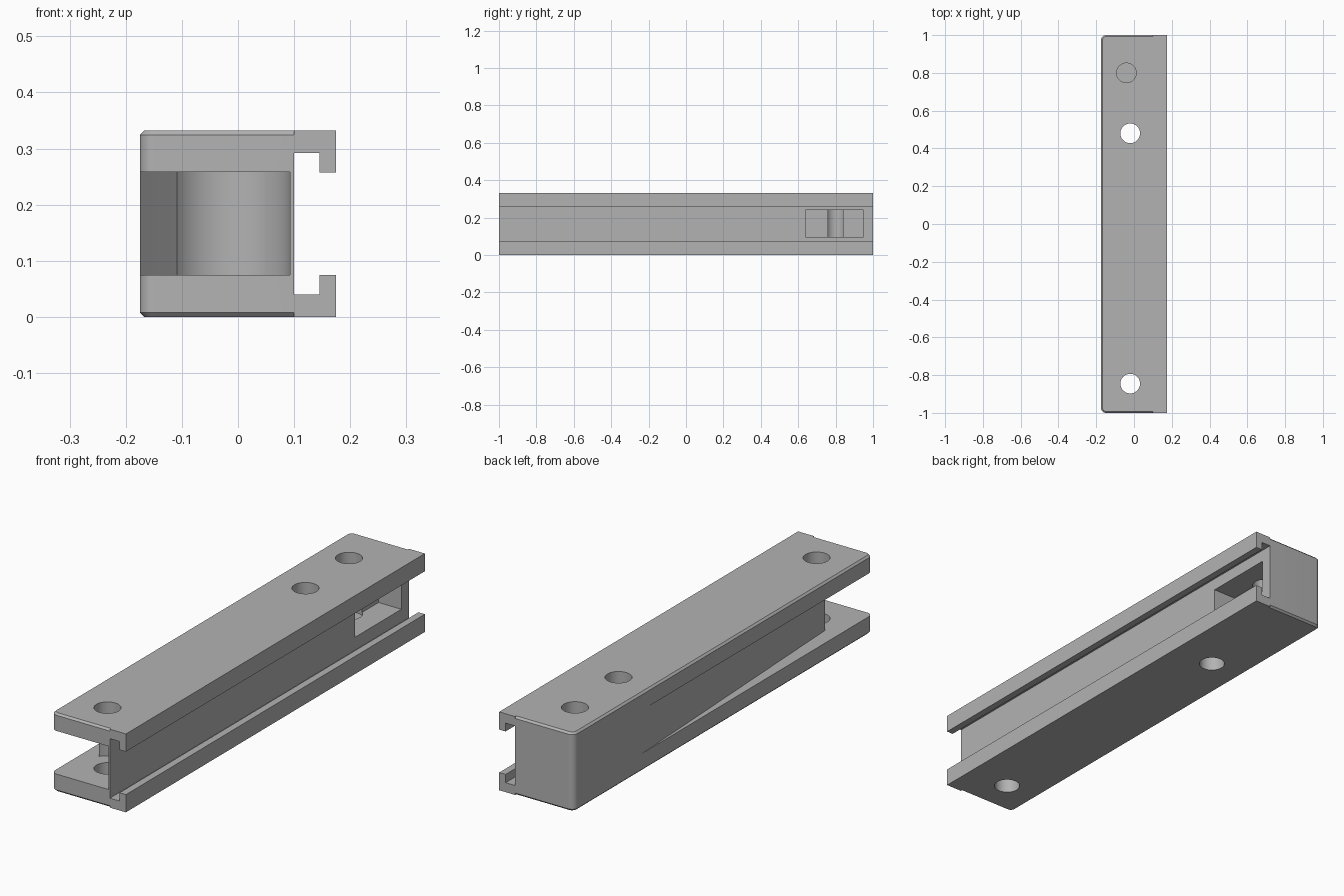
import bpy, bmesh, math

if "Cube" in bpy.data.objects:
    bpy.data.objects.remove(bpy.data.objects["Cube"])

H = 0.332
grey = bpy.data.materials.new("plain grey")
grey.diffuse_color = (0.45, 0.45, 0.45, 1)
grey.use_nodes = True
grey.node_tree.nodes["Principled BSDF"].inputs["Base Color"].default_value = grey.diffuse_color


def loft(name, rings):
    """Closed solid through matching counter-clockwise rings, bottom to top."""
    bm = bmesh.new()
    loops = [[bm.verts.new(p) for p in ring] for ring in rings]
    n = len(loops[0])
    bm.faces.new(loops[0][::-1])
    bm.faces.new(loops[-1])
    for a, b in zip(loops, loops[1:]):
        for i in range(n):
            j = (i + 1) % n
            bm.faces.new((a[i], a[j], b[j], b[i]))
    bmesh.ops.recalc_face_normals(bm, faces=bm.faces)
    me = bpy.data.meshes.new(name)
    bm.to_mesh(me)
    bm.free()
    me.materials.append(grey)
    ob = bpy.data.objects.new(name, me)
    bpy.context.collection.objects.link(ob)
    return ob


def prism(name, pts, z0, z1):
    return loft(name, [[(x, y, z) for x, y in pts] for z in (z0, z1)])


def arc(cx, cy, r, a0, a1, n):
    return [(cx + r * math.cos(math.radians(a0 + (a1 - a0) * i / n)),
             cy + r * math.sin(math.radians(a0 + (a1 - a0) * i / n)))
            for i in range(n + 1)]


def activate(ob):
    bpy.ops.object.select_all(action='DESELECT')
    ob.select_set(True)
    bpy.context.view_layer.objects.active = ob


def cut(ob, cutter):
    activate(ob)
    m = ob.modifiers.new("cut", 'BOOLEAN')
    m.operation, m.solver, m.object = 'DIFFERENCE', 'EXACT', cutter
    bpy.ops.object.modifier_apply(modifier=m.name)
    bpy.data.objects.remove(cutter, do_unlink=True)


# Main bar: rounded left corners, chamfered top and bottom rims
def outline(inset, z):
    r, x, y = 0.027 - inset, -0.175 + 0.027, 1 - 0.027
    pts = [(0.1, -1 + inset), (0.1, 1 - inset)]
    pts += arc(x, y, r, 90, 180, 10) + arc(x, -y, r, 180, 270, 10)
    return [(px, py, z) for px, py in pts]


c = 0.008
body = loft("bar_body", [outline(c, 0), outline(0, c),
                         outline(0, H - c), outline(c, H)])

# Tapered side pocket, rounded around the front bolt hole
pocket = [(0.093, -1.1)] + arc(-0.02, -0.845, 0.113, 0, 142, 28)
pocket += [(-0.18, 0.645), (-0.3, 0.645), (-0.3, -1.1)]
cut(body, prism("pocket_cutter", pocket, 0.075, 0.258))

# Rectangular window in the channel floor
window = [(-0.007, 0.64), (0.2, 0.64), (0.2, 0.95), (-0.007, 0.95)]
cut(body, prism("window_cutter", window, 0.095, 0.24))

# Two through holes and one blind hole
for x, y, z0 in ((-0.02, -0.845, -0.1), (-0.02, 0.48, -0.1), (-0.04, 0.8, 0.08)):
    cut(body, prism("hole_cutter", arc(x, y, 0.052, 0, 352.5, 47), z0, 0.5))

# Lipped rails that form the slot on the right side
profile = [(0.1, 0), (0.175, 0), (0.175, 0.075), (0.145, 0.075),
           (0.145, 0.04), (0.1, 0.04)]
loft("lower_rail", [[(x, y, z) for x, z in profile] for y in (-1, 1)])
loft("upper_rail", [[(x, y, H - z) for x, z in profile] for y in (-1, 1)])

activate(body)
bpy.ops.object.shade_smooth_by_angle(angle=math.radians(25))
